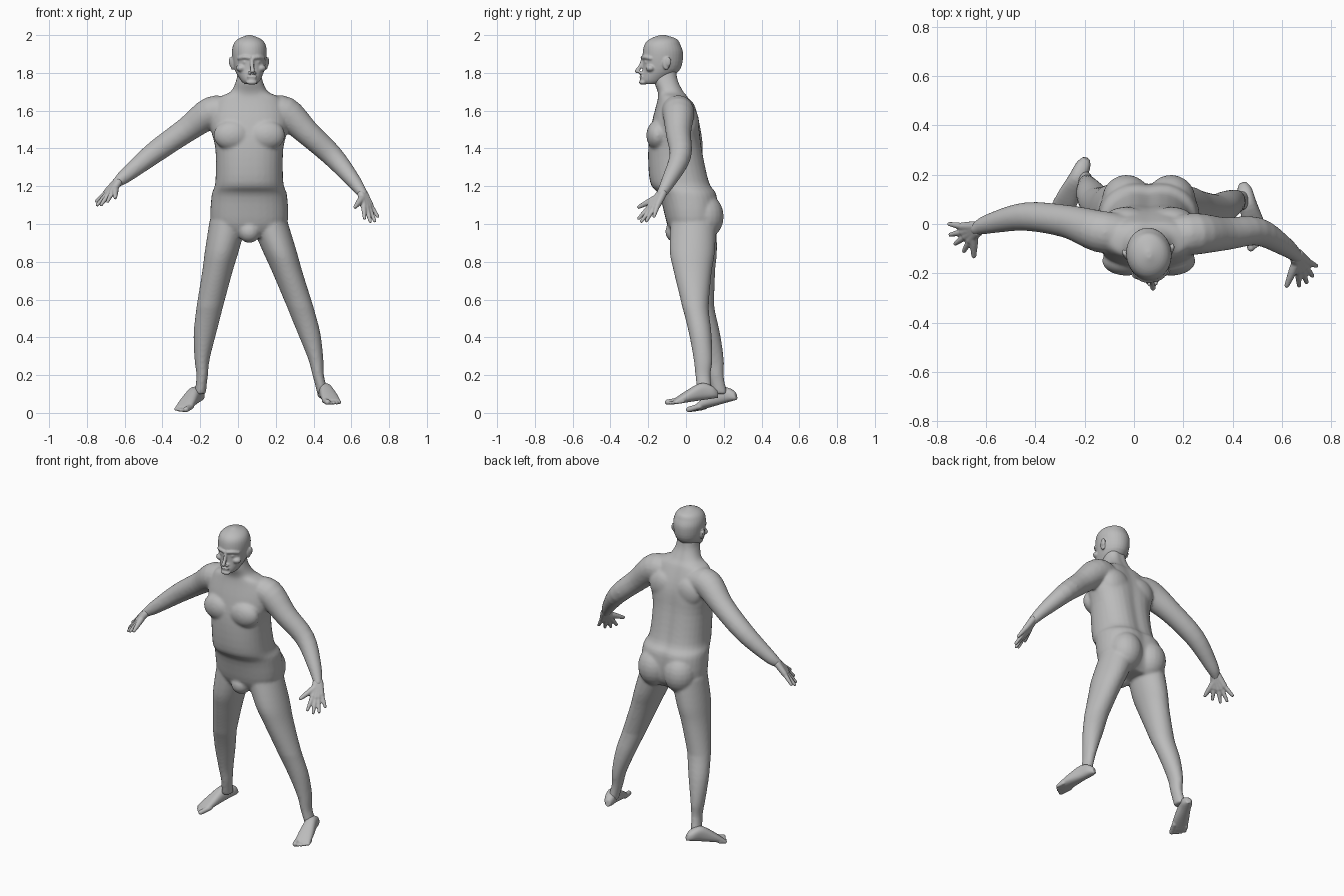
import bpy
import bmesh
import math
from mathutils import Matrix, Vector

if "Cube" in bpy.data.objects:
    bpy.data.objects.remove(bpy.data.objects["Cube"])

skin = bpy.data.materials.new("plain_grey")
skin.use_nodes = True
grey = (.5, .5, .5, 1)
skin.diffuse_color = grey
skin.node_tree.nodes["Principled BSDF"].inputs["Base Color"].default_value = grey

UP = Vector((0, 0, 1))
BOTH = (-1, 1)


# ---------- helpers ----------
def refine(rows, steps=4):
    """Pass a smooth Catmull-Rom curve through rows of numbers."""
    last = len(rows) - 1
    result = []
    for i in range(last):
        before, start, end, after = (rows[max(i - 1, 0)], rows[i], rows[i + 1],
                                     rows[min(i + 2, last)])
        for step in range(steps):
            t = step / steps
            result.append([
                q + t / 2 * (r - p + t * (2 * p - 5 * q + 4 * r - s + t * (3 * (q - r) + s - p)))
                for p, q, r, s in zip(before, start, end, after)])
    result.append(list(rows[last]))
    return result


def loft(bm, rings, power=2, groove=0, sides=32):
    """Skin rings given as (centre, side axis, depth axis)."""
    loops = []
    for centre, side_axis, depth_axis in rings:
        loop = []
        for k in range(sides):
            angle = math.tau * k / sides
            c, s = math.cos(angle), math.sin(angle)
            x = math.copysign(abs(c) ** (2 / power), c)
            y = math.copysign(abs(s) ** (2 / power), s)
            y *= 1 - groove * math.exp(-((angle - math.pi / 2) * 5) ** 2)
            loop.append(bm.verts.new(centre + side_axis * x + depth_axis * y))
        loops.append(loop)
    for low, high in zip(loops, loops[1:]):
        for k in range(sides):
            following = (k + 1) % sides
            bm.faces.new((low[k], low[following], high[following], high[k]))
    bm.faces.new(reversed(loops[0]))
    bm.faces.new(loops[-1])


def slices(bm, centre_x, rows, **options):
    """Stack level slices: height, half width, front y, back y."""
    rings = []
    for z, half_width, front, back in refine(rows):
        rings.append((Vector((centre_x, (front + back) / 2, z)),
                      Vector((half_width, 0, 0)),
                      Vector((0, (back - front) / 2, 0))))
    loft(bm, rings, **options)


def blob(bm, centre, size):
    matrix = Matrix.Translation(centre) @ Matrix.Diagonal((*size, 1))
    bmesh.ops.create_uvsphere(bm, u_segments=20, v_segments=12, radius=1, matrix=matrix)


def tube(bm, points, radii):
    """Round limb along points, with rounded ends."""
    rows = refine([(*point, radius) for point, radius in zip(points, radii)])
    path = [Vector(row[:3]) for row in rows]
    rings = []
    for i, point in enumerate(path):
        along = path[min(i + 1, len(path) - 1)] - path[max(i - 1, 0)]
        across = along.cross(UP).normalized()
        depth = along.cross(across).normalized()
        radius = rows[i][3]
        rings.append((point, across * radius, depth * radius))
    loft(bm, rings, sides=20)
    blob(bm, path[0], [radii[0]] * 3)
    blob(bm, path[-1], [radii[-1]] * 3)


def fuse(name, bm, voxel, smoothing):
    """Turn overlapping forms into one continuous skin."""
    bmesh.ops.recalc_face_normals(bm, faces=bm.faces)
    mesh = bpy.data.meshes.new(name)
    bm.to_mesh(mesh)
    bm.free()
    mesh.materials.append(skin)
    obj = bpy.data.objects.new(name, mesh)
    bpy.context.collection.objects.link(obj)
    remesh = obj.modifiers.new("fuse", "REMESH")
    remesh.mode = "VOXEL"
    remesh.voxel_size = voxel
    remesh.use_smooth_shade = True
    soften = obj.modifiers.new("soften", "SMOOTH")
    soften.factor = .5
    soften.iterations = smoothing


# ---------- torso and neck ----------
body = bmesh.new()
slices(body, .06, [
    (.93, .12, -.06, .12), (1, .2, -.1, .17), (1.15, .2, -.14, .17),
    (1.22, .18, -.19, .13), (1.4, .18, -.2, .09), (1.54, .21, -.18, .07),
    (1.66, .17, -.15, .02), (1.7, .1, -.15, -.01), (1.76, .07, -.17, -.04),
    (1.82, .06, -.16, -.05)], power=2.3, groove=.09)
blob(body, (.06, -.05, .96), (.06, .06, .06))
for side in BOTH:
    middle = .06 + side * .09
    blob(body, (middle, -.15, 1.47), (.1, .06, .08))     # chest
    blob(body, (middle, .1, 1.04), (.1, .1, .12))        # buttock
    blob(body, (middle, .02, 1.53), (.09, .05, .09))     # shoulder blade


# ---------- legs ----------
def leg(outward, hip, knee, ankle):
    hip, knee, ankle = Vector(hip), Vector(knee), Vector(ankle)
    rings = []
    # place from hip to knee to ankle, half width, half depth, bow
    for t, width, depth, bow in refine([
            (0, .1, .12, 0), (.35, .09, .12, -.01), (.6, .08, .1, -.01),
            (1, .07, .07, 0), (1.3, .06, .06, .01), (1.6, .04, .05, .01),
            (1.8, .03, .04, 0), (2, .03, .04, 0)]):
        centre = hip.lerp(knee, t) if t < 1 else knee.lerp(ankle, t - 1)
        centre += Vector((outward * max(bow, 0), bow, 0))
        rings.append((centre, Vector((width, 0, 0)), Vector((0, depth, 0))))
    loft(body, rings)


leg(1, (.16, .04, 1.02), (.33, .05, .56), (.45, .1, .1))
leg(-1, (-.05, .04, 1.02), (-.15, .08, .56), (-.2, .18, .1))

# ---------- arms ----------
left_wrist = Vector((.66, -.13, 1.16))
right_wrist = Vector((-.64, -.02, 1.22))
arm_radii = (.08, .085, .067, .058, .04, .027)
tube(body, [(.16, -.05, 1.59), (.25, -.04, 1.59), (.37, -.04, 1.48),
            (.5, -.03, 1.36), (.61, -.09, 1.23), left_wrist], arm_radii)
tube(body, [(-.05, -.04, 1.59), (-.14, -.03, 1.59), (-.27, .01, 1.5),
            (-.44, .03, 1.38), (-.59, 0, 1.26), right_wrist], arm_radii)
fuse("body", body, .008, 8)

# ---------- head ----------
head = bmesh.new()
slices(head, 0, [
    (1.74, .03, -.1, -.04), (1.76, .05, -.12, .02), (1.82, .08, -.11, .09),
    (1.9, .092, -.11, .105), (1.95, .085, -.1, .09), (1.98, .06, -.07, .07),
    (2, .01, -.02, .01)])
tube(head, [(0, -.11, 1.87), (0, -.12, 1.84), (0, -.14, 1.81)], (.01, .01, .012))  # nose
blob(head, (0, -.117, 1.78), (.027, .01, .006))                  # upper lip
blob(head, (0, -.115, 1.77), (.023, .01, .006))                  # lower lip
blob(head, (0, -.11, 1.75), (.03, .02, .013))                    # chin
for side in BOTH:
    blob(head, (side * .013, -.12, 1.8), (.01, .013, .008))      # nostril
    blob(head, (side * .033, -.09, 1.857), (.014, .015, .01))    # eye
    blob(head, (side * .05, -.075, 1.825), (.03, .025, .02))     # cheek
    tube(head, [(side * .01, -.11, 1.88), (side * .04, -.1, 1.883),
                (side * .065, -.075, 1.877)], (.01, .01, .01))   # brow
    blob(head, (side * .09, .005, 1.85), (.01, .02, .035))       # ear
    blob(head, (side * .1, .015, 1.86), (.007, .015, .025))      # ear rim
turn = Matrix.Rotation(math.radians(7), 4, "Z")
bmesh.ops.transform(head, verts=head.verts,
                    matrix=Matrix.Translation((.06, -.12, 0)) @ turn)
fuse("head", head, .005, 3)


# ---------- hands ----------
def hand(name, wrist, thumb, index, little):
    bm = bmesh.new()
    thumb, index, little = Vector(thumb), Vector(index), Vector(little)
    middle = index.lerp(little, .5)
    reach = (middle - wrist).normalized()
    for k in range(4):
        # the two middle fingers reach further
        tip = index.lerp(little, k / 3) + reach * (.025 if k in (1, 2) else 0)
        spread = tip - middle
        knuckle = wrist.lerp(middle, .5) + spread * .5
        tube(bm, [wrist + spread * .2, knuckle], (.021, .017))
        tube(bm, [knuckle, knuckle.lerp(tip, .5), tip], (.014, .012, .009))
    base = wrist.lerp(middle, .12)
    tube(bm, [base, base.lerp(thumb, .5), thumb], (.02, .017, .01))
    fuse(name, bm, .005, 2)


hand("left_hand", left_wrist, (.62, -.25, 1.09), (.67, -.25, 1.03), (.74, -.17, 1.04))
hand("right_hand", right_wrist, (-.65, -.13, 1.14), (-.69, -.11, 1.12), (-.75, 0, 1.12))


# ---------- feet ----------
def foot(name, inner, heel, toe):
    bm = bmesh.new()
    heel, toe = Vector(heel), Vector(toe)
    along = toe - heel
    side = along.cross(UP).normalized()
    lift = side.cross(along).normalized()
    rings = []
    # place along the sole, half width, half height
    for t, width, height in refine([
            (0, .015, .02), (.1, .03, .035), (.3, .035, .045),
            (.6, .045, .03), (.85, .047, .013)]):
        rings.append((heel + along * t + lift * height, side * width, lift * height))
    loft(bm, rings, power=2.4)
    # big toe first, then four small ones stepping back
    for k in range(5):
        radius = .01 if k else .015
        offset = side * inner * (.034 - k * .018) + lift * radius
        root = heel + along * .72 + offset
        tip = heel + along * (.95 - k * k * .006) + offset
        tube(bm, [root, tip], (radius, radius))
    fuse(name, bm, .005, 3)


foot("left_foot", 1, (.44, .17, .08), (.51, -.1, .04))
foot("right_foot", -1, (-.19, .27, .07), (-.31, .02, 0))
